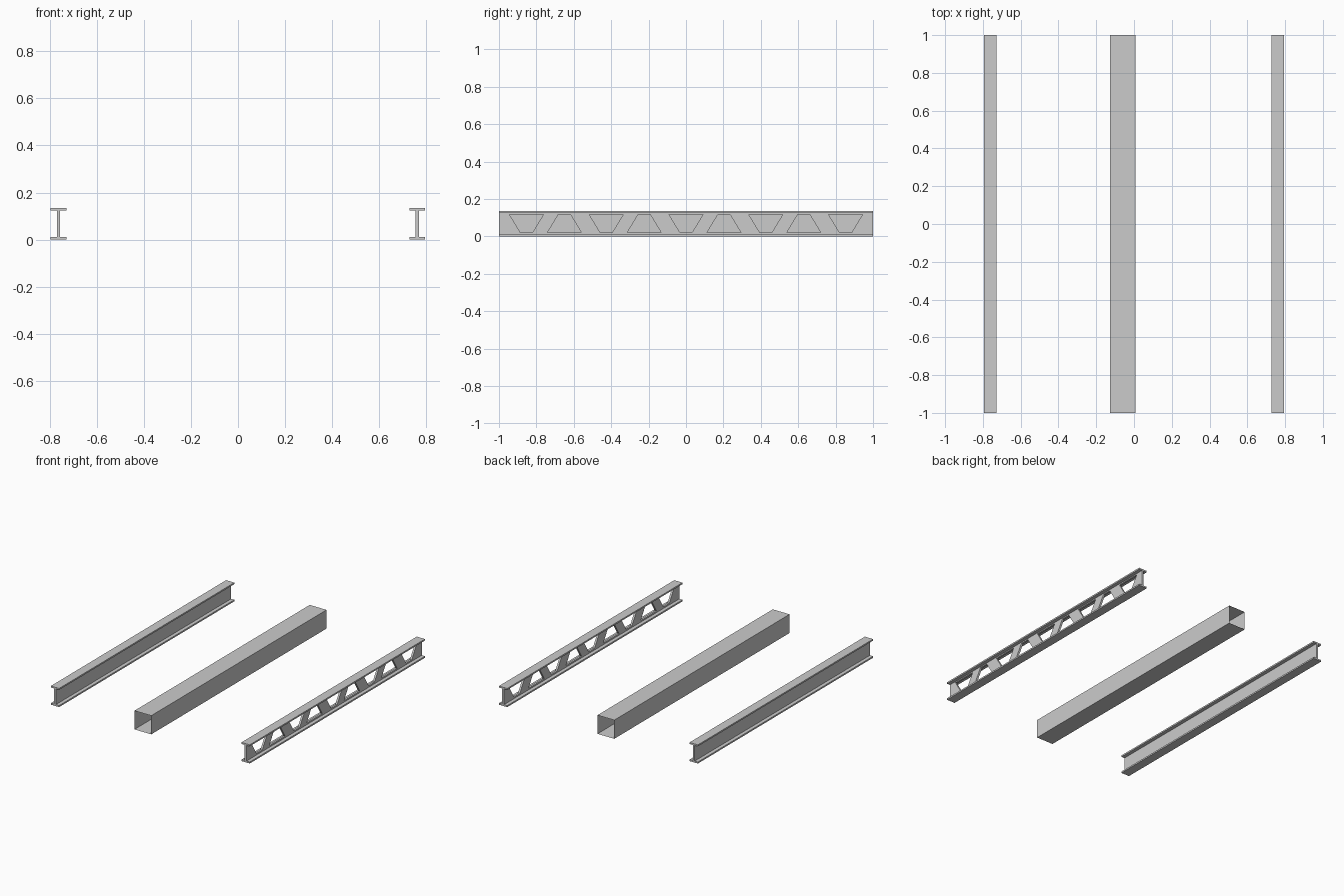
import bpy, bmesh

if "Cube" in bpy.data.objects:
    bpy.data.objects.remove(bpy.data.objects["Cube"])

H = 0.135       # beam height
FW = 0.033      # half flange width
FT = 0.011      # flange thickness
WT = 0.007      # half web thickness


def prism(name, points, axis, a, b, caps=True):
    """Extrude a 2D outline along x (outline in y,z) or y (outline in x,z)."""
    bm = bmesh.new()

    def place(p, t):
        return (t, p[0], p[1]) if axis == "x" else (p[0], t, p[1])

    start = [bm.verts.new(place(p, a)) for p in points]
    end = [bm.verts.new(place(p, b)) for p in points]
    n = len(points)
    for i in range(n):
        j = (i + 1) % n
        bm.faces.new((start[i], start[j], end[j], end[i]))
    if caps:
        bm.faces.new(start)
        bm.faces.new(end)
    bmesh.ops.recalc_face_normals(bm, faces=bm.faces)
    mesh = bpy.data.meshes.new(name)
    bm.to_mesh(mesh)
    bm.free()
    obj = bpy.data.objects.new(name, mesh)
    bpy.context.collection.objects.link(obj)
    return obj


def i_beam(name, x):
    right = [(FW, 0), (FW, FT), (WT, FT), (WT, H - FT), (FW, H - FT), (FW, H)]
    left = [(-px, pz) for px, pz in reversed(right)]
    return prism(name, [(x + px, pz) for px, pz in right + left], "y", -1, 1)


# Solid I-beam on the left, perforated I-beam on the right
i_beam("solid_beam", -0.762)
truss = i_beam("perforated_beam", 0.761)

# Open-ended square tube made of thin sheet
prism("square_tube", [(-0.127, 0), (0.007, 0), (0.007, H), (-0.127, H)],
      "y", -1, 1, caps=False)

# Alternating trapezoid openings through the web
openings = [(-0.853 + 0.4265 * i, 0.090, 0.033) for i in range(5)]
openings += [(-0.650 + 0.4265 * i, 0.033, 0.090) for i in range(4)]
for i, (y, top, bottom) in enumerate(openings):
    outline = [(y - bottom, 0.022), (y + bottom, 0.022),
               (y + top, 0.116), (y - top, 0.116)]
    cutter = prism(f"opening_cutter_{i}", outline, "x", 0.70, 0.82)
    cutter.hide_render = True
    cutter.hide_set(True)
    cut = truss.modifiers.new(f"opening_{i}", "BOOLEAN")
    cut.operation = "DIFFERENCE"
    cut.solver = "EXACT"
    cut.object = cutter
